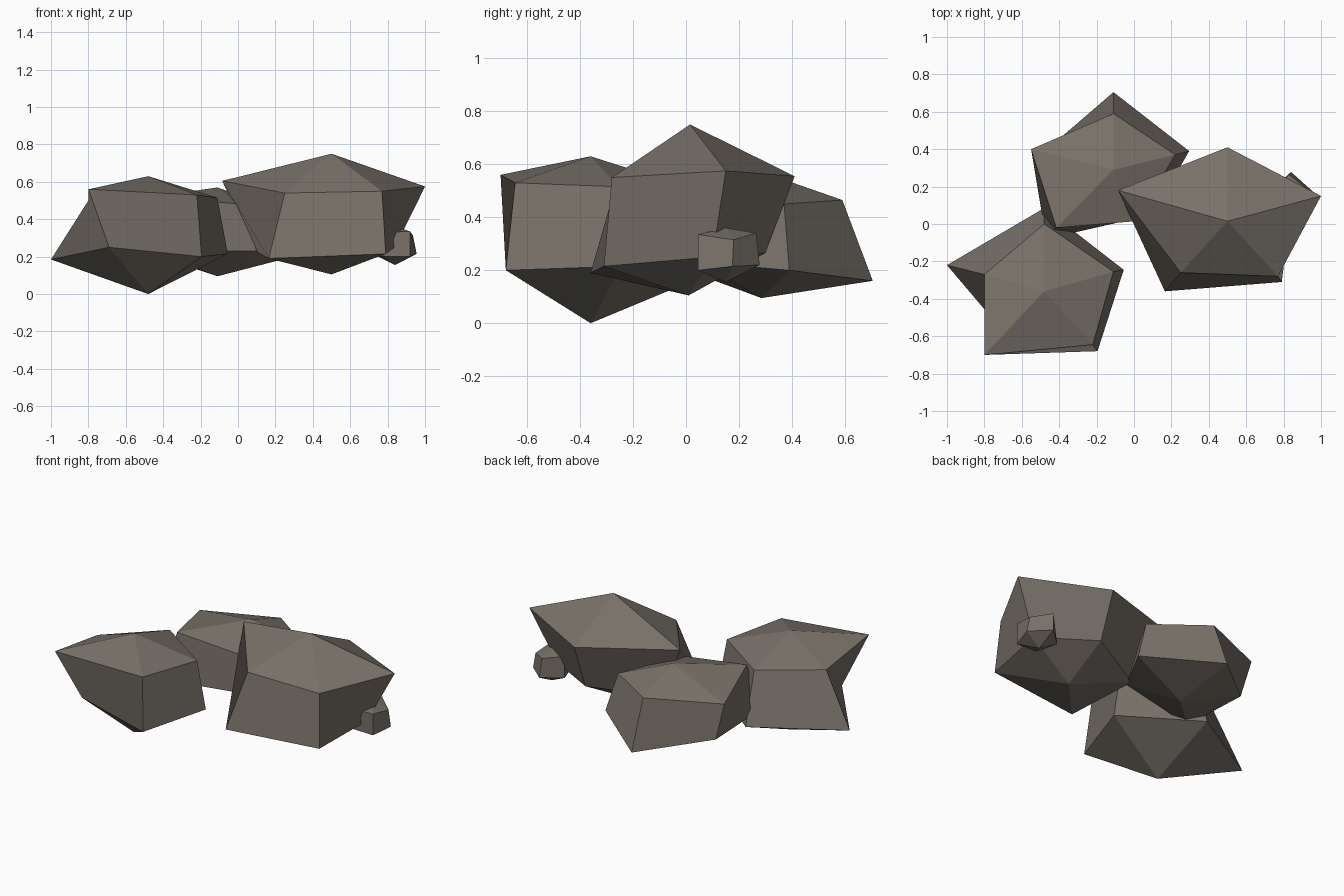
import bpy
import bmesh

stone = bpy.data.materials.new("warm_grey_stone")
stone.diffuse_color = (0.19, 0.166, 0.142, 1.0)


def rock(name, top, upper, lower, bottom):
    """Faceted five-sided boulder: two pentagon rings closed by a peak and a base point."""
    bm = bmesh.new()
    peak, base = bm.verts.new(top), bm.verts.new(bottom)
    up = [bm.verts.new(p) for p in upper]
    lo = [bm.verts.new(p) for p in lower]
    for i in range(5):
        j = (i + 1) % 5
        bm.faces.new((peak, up[i], up[j]))
        bm.faces.new((up[i], lo[i], lo[j], up[j]))
        bm.faces.new((lo[i], base, lo[j]))
    bmesh.ops.recalc_face_normals(bm, faces=bm.faces)
    mesh = bpy.data.meshes.new(name)
    bm.to_mesh(mesh)
    bm.free()
    mesh.materials.append(stone)
    obj = bpy.data.objects.new(name, mesh)
    bpy.context.collection.objects.link(obj)
    return obj


# Rings run counter-clockwise, starting from the back corner
rock("front_left_rock", (-0.48, -0.36, 0.63),
     [(-0.48, 0.0, 0.515), (-0.80, -0.27, 0.50), (-0.80, -0.70, 0.56),
      (-0.22, -0.645, 0.53), (-0.11, -0.255, 0.515)],
     [(-0.48, 0.085, 0.185), (-1.0, -0.22, 0.185), (-0.69, -0.585, 0.25),
      (-0.195, -0.68, 0.20), (-0.055, -0.245, 0.215)],
     (-0.48, -0.36, 0.0))

rock("back_rock", (-0.11, 0.29, 0.57),
     [(-0.11, 0.59, 0.465), (-0.55, 0.40, 0.47), (-0.415, -0.02, 0.525),
      (0.01, 0.015, 0.48), (0.22, 0.37, 0.45)],
     [(-0.11, 0.705, 0.16), (-0.48, 0.386, 0.22), (-0.47, -0.08, 0.23),
      (0.10, 0.05, 0.23), (0.295, 0.39, 0.20)],
     (-0.11, 0.285, 0.095))

rock("large_right_rock", (0.50, 0.015, 0.75),
     [(0.50, 0.41, 0.555), (-0.085, 0.18, 0.605), (0.25, -0.26, 0.54),
      (0.77, -0.28, 0.55), (1.0, 0.15, 0.575)],
     [(0.50, 0.30, 0.265), (0.10, 0.10, 0.225), (0.165, -0.36, 0.19),
      (0.79, -0.31, 0.215), (0.84, 0.10, 0.25)],
     (0.50, 0.01, 0.105))

rock("small_pebble", (0.84, 0.15, 0.36),
     [(0.83, 0.265, 0.34), (0.74, 0.17, 0.34), (0.78, 0.05, 0.33),
      (0.92, 0.045, 0.335), (0.935, 0.18, 0.315)],
     [(0.84, 0.278, 0.22), (0.73, 0.18, 0.21), (0.78, 0.05, 0.20),
      (0.92, 0.045, 0.20), (0.955, 0.175, 0.215)],
     (0.84, 0.15, 0.155))
